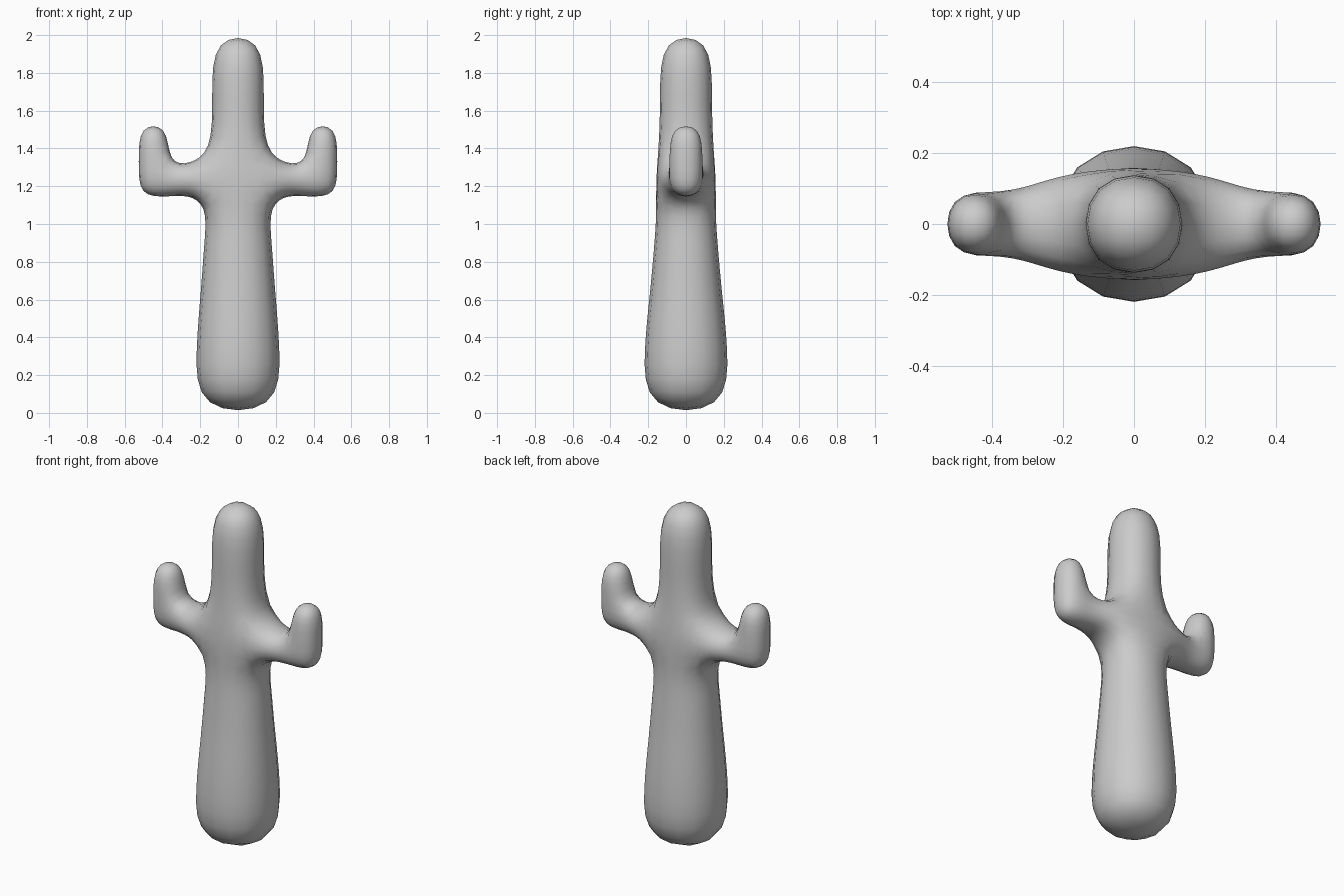
import bpy, bmesh

if "Cube" in bpy.data.objects:
    bpy.data.objects.remove(bpy.data.objects["Cube"])

bm = bmesh.new()


def ring(points):
    return [bm.verts.new(p) for p in points]


def bridge(a, b, skip=()):
    for i in range(4):
        if i not in skip:
            j = (i + 1) % 4
            bm.faces.new((a[i], a[j], b[j], b[i]))


# trunk cage: z, half width x, half width y
trunk = [(-0.015, 0.243, 0.243), (0.35, 0.243, 0.243), (0.65, 0.213, 0.205),
         (0.90, 0.195, 0.182), (1.09, 0.175, 0.166), (1.39, 0.148, 0.154),
         (1.67, 0.149, 0.149), (2.012, 0.149, 0.149)]
rings = [ring([(-a, -b, z), (a, -b, z), (a, b, z), (-a, b, z)]) for z, a, b in trunk]
LOW = 4
for k in range(len(rings) - 1):
    bridge(rings[k], rings[k + 1], skip=(1, 3) if k == LOW else ())
bm.faces.new(rings[0])
bm.faces.new(rings[-1])

# arms: grown from the open side faces, with a square elbow and upright tip
for s, (i, j) in ((1, (1, 2)), (-1, (0, 3))):
    lo, hi = rings[LOW], rings[LOW + 1]
    base = [lo[i], lo[j], hi[j], hi[i]]

    def section(x, y, z0, z1):
        return ring([(s * x, -y, z0), (s * x, y, z0), (s * x, y, z1), (s * x, -y, z1)])

    mid = section(0.26, 0.130, 1.147, 1.322)
    inner = section(0.3635, 0.093, 1.137, 1.328)
    outer = section(0.5325, 0.093, 1.137, 1.328)
    bridge(base, mid)
    bridge(mid, inner)
    bridge(inner, outer, skip=(2,))
    bm.faces.new(outer)
    # upright tip
    foot = [inner[3], outer[3], outer[2], inner[2]]
    tip = ring([(v.co.x, v.co.y, 1.534) for v in foot])
    bridge(foot, tip)
    bm.faces.new(tip)

bmesh.ops.recalc_face_normals(bm, faces=bm.faces[:])
for f in bm.faces:
    f.smooth = True

mesh = bpy.data.meshes.new("cactus_body")
bm.to_mesh(mesh)
bm.free()
cactus = bpy.data.objects.new("cactus_body", mesh)
bpy.context.collection.objects.link(cactus)

# rounded skin
sub = cactus.modifiers.new("round", 'SUBSURF')
sub.levels = sub.render_levels = 2
